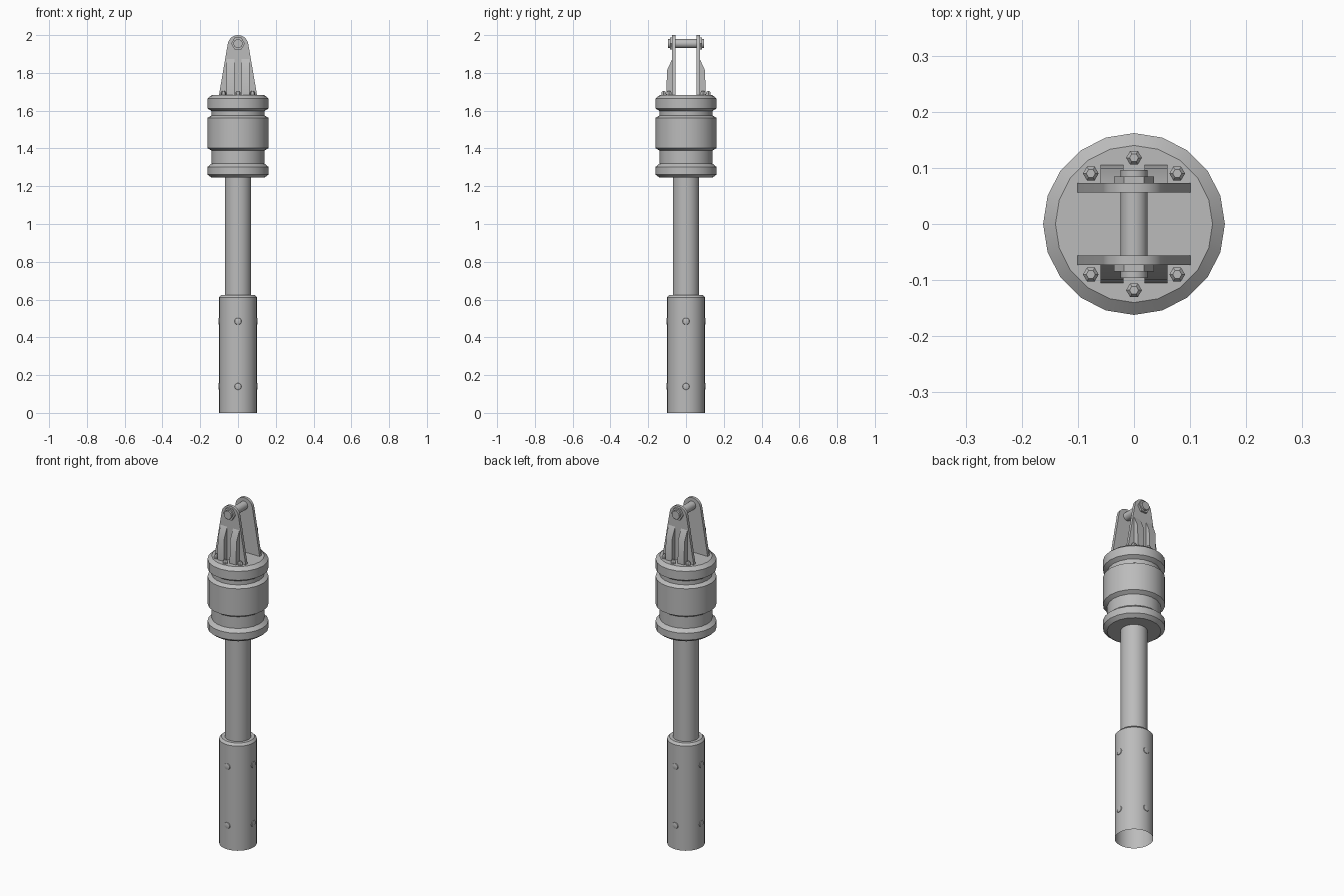
import bpy, bmesh, math
from mathutils import Matrix, Vector

if "Cube" in bpy.data.objects:
    bpy.data.objects.remove(bpy.data.objects["Cube"], do_unlink=True)

steel = bpy.data.materials.new("grey steel")
steel.use_nodes = True
GREY = (0.5, 0.5, 0.5, 1)
steel.diffuse_color = GREY
steel.node_tree.nodes["Principled BSDF"].inputs["Base Color"].default_value = GREY


def finish(name, bm):
    bmesh.ops.recalc_face_normals(bm, faces=bm.faces)
    mesh = bpy.data.meshes.new(name)
    bm.to_mesh(mesh)
    bm.free()
    mesh.materials.append(steel)
    obj = bpy.data.objects.new(name, mesh)
    bpy.context.collection.objects.link(obj)
    bpy.ops.object.select_all(action="DESELECT")
    obj.select_set(True)
    bpy.context.view_layer.objects.active = obj
    bpy.ops.object.shade_smooth_by_angle(angle=math.radians(28))
    return obj


def turned(name, profile, sides, cap_bottom=True, matrix=Matrix()):
    """Solid of revolution from (radius, height) points."""
    bm = bmesh.new()
    rings = []
    for r, z in profile:
        angles = [2 * math.pi * i / sides for i in range(sides)]
        rings.append([bm.verts.new((r * math.cos(a), r * math.sin(a), z)) for a in angles])
    for low, high in zip(rings, rings[1:]):
        for i in range(sides):
            j = (i + 1) % sides
            bm.faces.new((low[i], low[j], high[j], high[i]))
    bm.faces.new(rings[-1])
    if cap_bottom:
        bm.faces.new(rings[0][::-1])
    bm.transform(matrix)
    return finish(name, bm)


def extruded(name, outline, depth):
    """Prism from an outline of 3D points pushed along a vector."""
    bm = bmesh.new()
    face = bm.faces.new([bm.verts.new(p) for p in outline])
    new = bmesh.ops.extrude_face_region(bm, geom=[face])["geom"]
    verts = [g for g in new if isinstance(g, bmesh.types.BMVert)]
    bmesh.ops.translate(bm, verts=verts, vec=Vector(depth))
    return finish(name, bm)


# Main column: open sleeve, shaft and grooved collar
turned("sleeve", [(0.1, 0), (0.1, 0.612), (0.088, 0.625)], 32, cap_bottom=False)
turned("shaft", [(0.07, 0.6), (0.07, 1.26)], 32)
W, N = 0.162, 0.14
turned("collar", [(N, 1.245), (W, 1.262), (W, 1.302), (N, 1.32), (N, 1.388),
                  (W, 1.402), (W, 1.562), (N, 1.575), (N, 1.598), (W, 1.612),
                  (W, 1.664), (N, 1.682)], 20)

# Shallow round studs on the sleeve
for k in range(4):
    for z in (0.14, 0.485):
        place = (Matrix.Rotation(k * math.pi / 2, 4, "Z") @ Matrix.Translation((0.096, 0, z))
                 @ Matrix.Rotation(math.pi / 2, 4, "Y"))
        turned("sleeve_stud", [(0.02, 0), (0.017, 0.006), (0.01, 0.008)], 12, matrix=place)

# Clevis: tapered plates, ribs and pin hardware on both sides
PIN_Z, TOP_R = 1.945, 0.055
arc = [math.radians(8 + 164 * i / 14) for i in range(15)]
for side, label in ((-1, "front"), (1, "back")):
    outline = [(-0.102, side * 0.056, 1.675), (0.102, side * 0.056, 1.675)]
    outline += [(TOP_R * math.cos(a), side * 0.056, PIN_Z + TOP_R * math.sin(a)) for a in arc]
    extruded(label + "_clevis_plate", outline, (0, side * 0.017, 0))
    for x, hand in ((-0.06, "right"), (0.019, "left")):
        rib = [(0.07, 1.675), (0.105, 1.675), (0.1, 1.815), (0.07, 1.88)]
        extruded(f"{label}_{hand}_rib", [(x, side * y, z) for y, z in rib], (0.041, 0, 0))
    out = (Matrix.Translation((0, side * 0.072, PIN_Z + 0.01))
           @ Matrix.Rotation(-side * math.pi / 2, 4, "X"))
    turned(label + "_pin_nut", [(0.036, 0), (0.036, 0.013)], 6, matrix=out)
    turned(label + "_pin_end", [(0.024, 0), (0.024, 0.024)], 16, matrix=out)
turned("clevis_pin", [(0.024, -0.07), (0.024, 0.07)], 24,
       matrix=Matrix.Translation((0, 0, PIN_Z + 0.01)) @ Matrix.Rotation(math.pi / 2, 4, "X"))

# Six hex bolts on the collar top
for x, y in ((0, 0.118), (0.077, 0.09), (-0.077, 0.09)):
    for side in (-1, 1):
        turned("collar_bolt", [(0.014, 1.68), (0.014, 1.695), (0.008, 1.703)], 6,
               matrix=Matrix.Translation((x, side * y, 0)))
